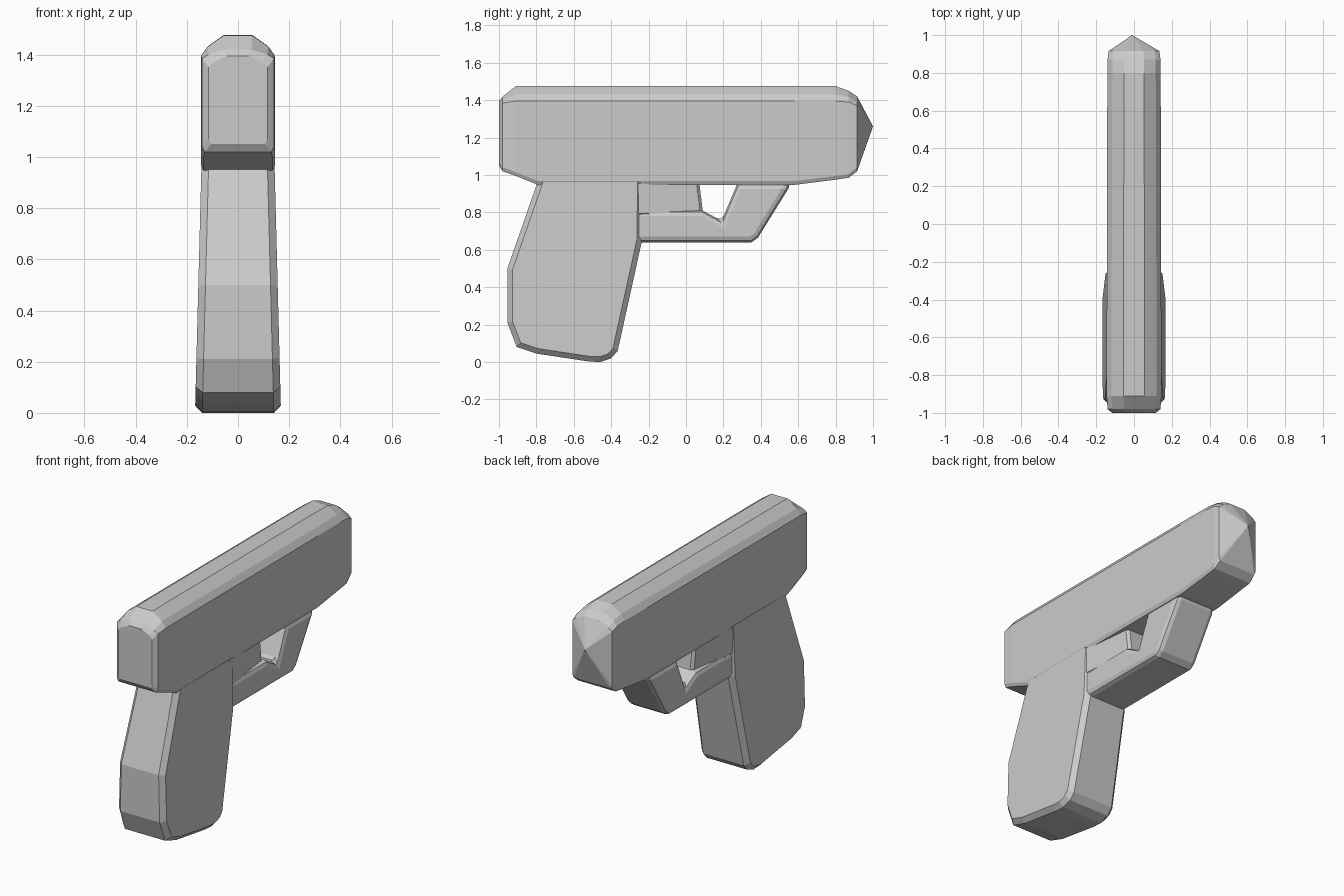
import bpy, bmesh

if "Cube" in bpy.data.objects:
    bpy.data.objects.remove(bpy.data.objects["Cube"])


def make_object(name, bm):
    bmesh.ops.recalc_face_normals(bm, faces=bm.faces)
    mesh = bpy.data.meshes.new(name)
    bm.to_mesh(mesh)
    bm.free()
    obj = bpy.data.objects.new(name, mesh)
    bpy.context.collection.objects.link(obj)
    return obj


def plate(name, outline, half_width, bevel, segments=1):
    """Side outline (y, z) given a thickness that may taper, with bevelled rims."""
    bm = bmesh.new()
    left, right = [[bm.verts.new((s * half_width(y, z), y, z)) for y, z in outline]
                   for s in (-1, 1)]
    bm.faces.new(left)
    bm.faces.new(right[::-1])
    n = len(outline)
    for i in range(n):
        j = (i + 1) % n
        bm.faces.new((left[i], right[i], right[j], left[j]))
    obj = make_object(name, bm)
    mod = obj.modifiers.new("rim", 'BEVEL')
    mod.width = bevel
    mod.segments = segments
    mod.limit_method = 'ANGLE'
    mod.angle_limit = 1.2
    return obj


# Slide: rounded-top sections lofted along y, (y, half width, bottom, shoulder, top)
sections = [
    (-1.0, 0.115, 1.05, 1.35, 1.395),
    (-0.98, 0.14, 1.02, 1.385, 1.42),
    (-0.91, 0.145, 0.995, 1.395, 1.475),
    (-0.79, 0.145, 0.947, 1.395, 1.477),
    (0.58, 0.142, 0.947, 1.395, 1.477),
    (0.80, 0.14, 0.975, 1.395, 1.475),
    (0.87, 0.14, 0.985, 1.39, 1.45),
    (0.915, 0.135, 1.02, 1.37, 1.42),
]
bm = bmesh.new()
rings = []
for y, w, zb, zs, zt in sections:
    half = [(w - 0.01, zb), (w, zb + 0.02), (w, zs),
            (0.82 * w, zs + 0.45 * (zt - zs)), (0.38 * w, zt)]
    loop = half + [(-x, z) for x, z in reversed(half)]
    rings.append([bm.verts.new((x, y, z)) for x, z in loop])
for a, b in zip(rings, rings[1:]):
    for i in range(len(a)):
        j = (i + 1) % len(a)
        bm.faces.new((a[i], a[j], b[j], b[i]))
bm.faces.new(rings[0])
# Pointed muzzle end
tip = bm.verts.new((-0.01, 1.0, 1.26))
for i in range(len(rings[-1])):
    bm.faces.new((rings[-1][i], rings[-1][(i + 1) % len(rings[-1])], tip))
make_object("slide", bm)

# Grip, thicker towards the foot
plate("grip",
      [(-0.785, 0.99), (-0.80, 0.945), (-0.955, 0.50), (-0.955, 0.21), (-0.905, 0.08),
       (-0.80, 0.045), (-0.52, 0.003), (-0.46, 0.0), (-0.40, 0.02), (-0.365, 0.06),
       (-0.235, 0.65), (-0.23, 0.99)],
      lambda y, z: 0.168 - 0.026 * z, 0.028)

# Trigger guard
plate("trigger_guard",
      [(-0.30, 0.64), (0.35, 0.64), (0.385, 0.665), (0.565, 0.955), (0.275, 0.955),
       (0.19, 0.755), (0.09, 0.81), (-0.30, 0.81)],
      lambda y, z: 0.138, 0.03, 2)

# Trigger, narrowing forward from the grip
plate("trigger",
      [(-0.30, 0.78), (0.095, 0.78), (0.088, 0.82), (0.07, 0.97), (-0.30, 0.97)],
      lambda y, z: 0.115 - 0.1 * y, 0.015)
